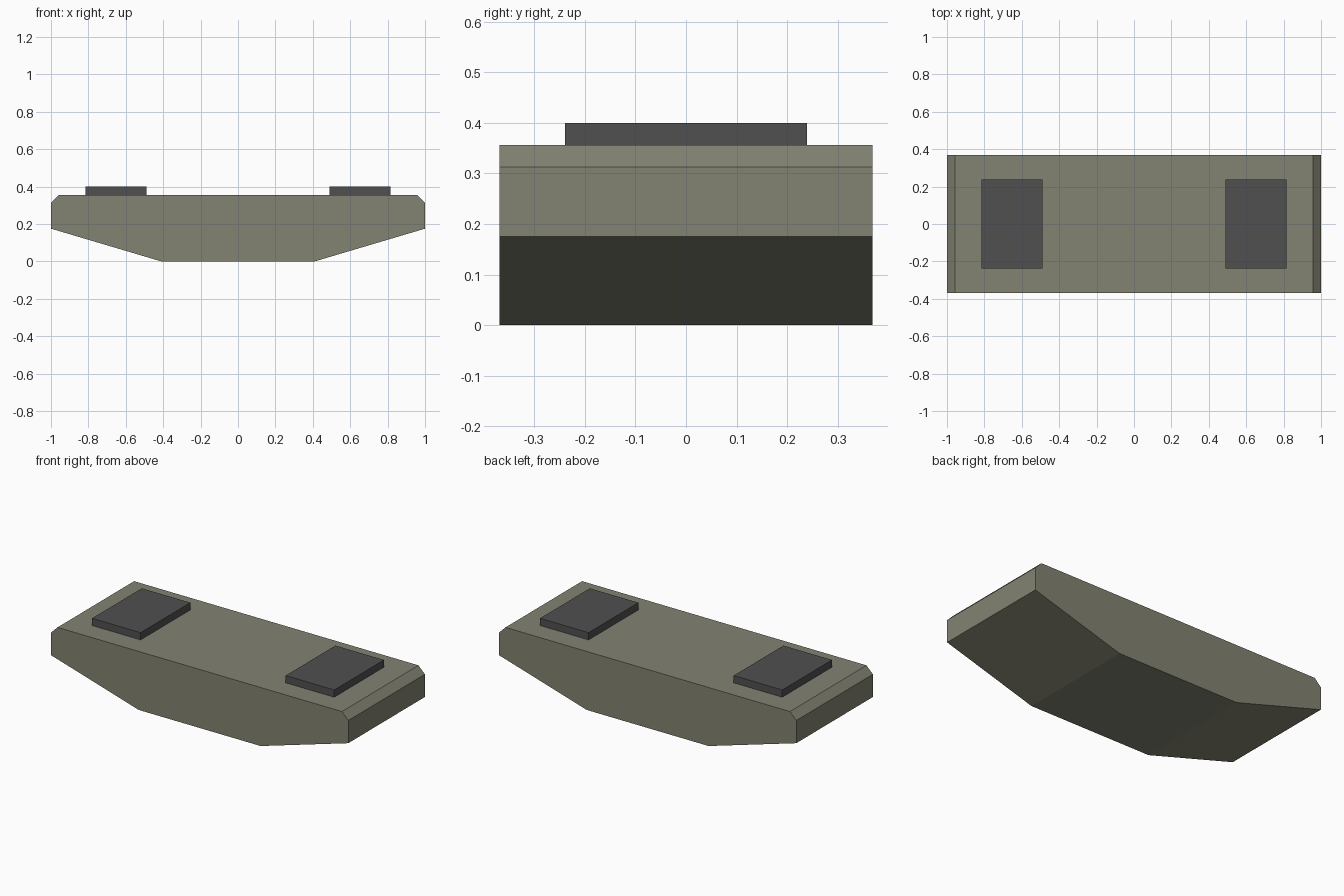
import bpy
import bmesh

cube = bpy.data.objects.get("Cube")
if cube:
    bpy.data.objects.remove(cube, do_unlink=True)


def make_material(name, colour):
    mat = bpy.data.materials.new(name)
    mat.use_nodes = True
    mat.diffuse_color = colour
    mat.node_tree.nodes["Principled BSDF"].inputs["Base Color"].default_value = colour
    return mat


def extrude_profile(name, profile, half_depth, mat):
    """Extrude an x-z outline along y, centred on y = 0."""
    bm = bmesh.new()
    face = bm.faces.new([bm.verts.new((x, -half_depth, z)) for x, z in profile])
    grown = bmesh.ops.extrude_face_region(bm, geom=[face])
    verts = [v for v in grown["geom"] if isinstance(v, bmesh.types.BMVert)]
    bmesh.ops.translate(bm, verts=verts, vec=(0, 2 * half_depth, 0))
    bmesh.ops.recalc_face_normals(bm, faces=bm.faces)
    mesh = bpy.data.meshes.new(name)
    bm.to_mesh(mesh)
    bm.free()
    mesh.materials.append(mat)
    obj = bpy.data.objects.new(name, mesh)
    bpy.context.collection.objects.link(obj)
    return obj


olive = make_material("olive_grey", (0.225, 0.225, 0.168, 1))
charcoal = make_material("charcoal", (0.08, 0.08, 0.08, 1))

# Hull: sloped underside and chamfered upper ends, mirrored about x = 0
half = [(0.41, 0), (1, 0.175), (1, 0.313), (0.957, 0.356)]
outline = half + [(-x, z) for x, z in reversed(half)]
extrude_profile("hull", outline, 0.368, olive)

# Raised pads near each end of the deck
for side, sign in (("left", 1), ("right", -1)):
    inner, outer = sign * 0.488, sign * 0.815
    pad = [(inner, 0.356), (outer, 0.356), (outer, 0.4), (inner, 0.4)]
    extrude_profile(side + "_pad", pad, 0.239, charcoal)
